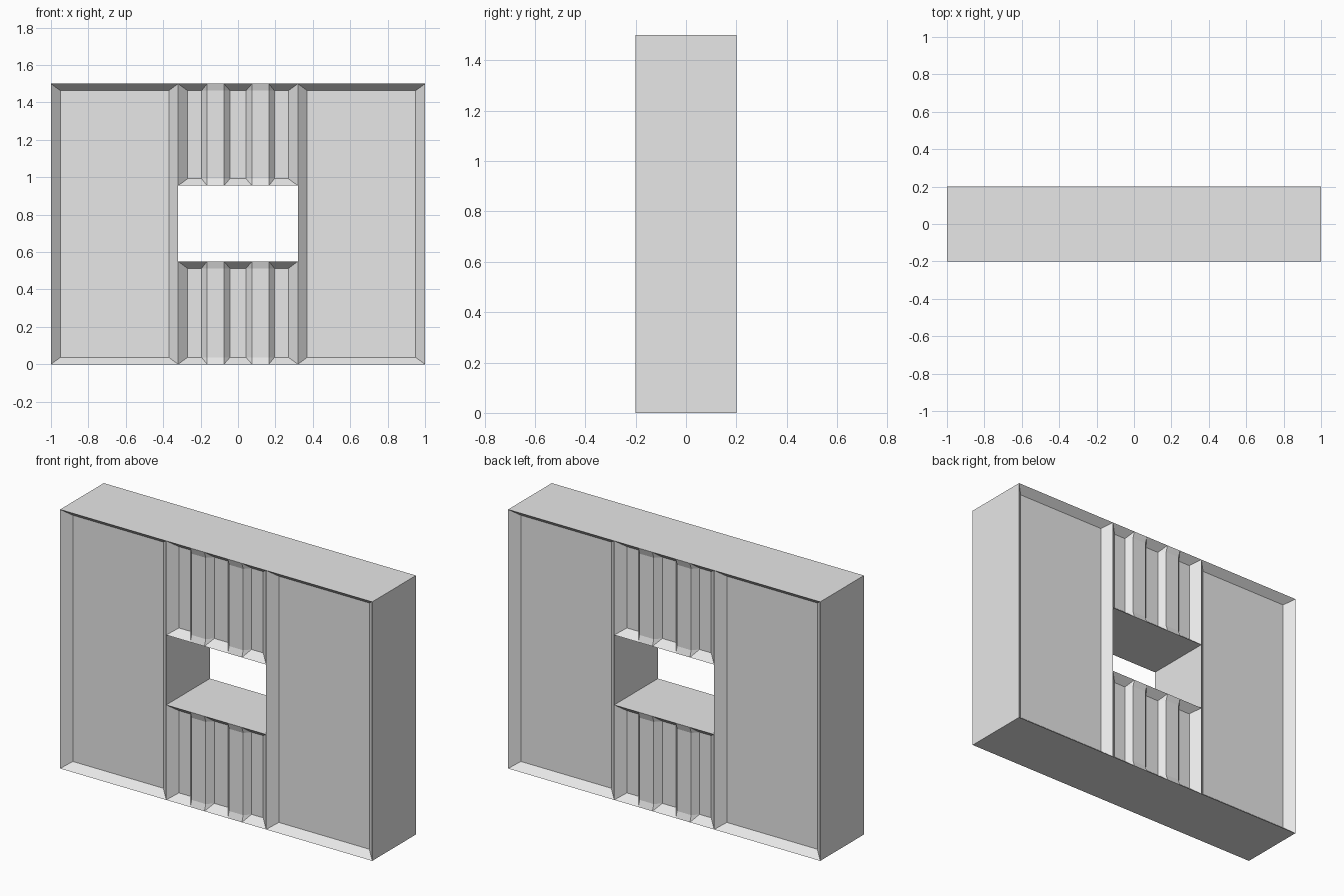
import bpy, bmesh
from mathutils import Vector

if "Cube" in bpy.data.objects:
    bpy.data.objects.remove(bpy.data.objects["Cube"])

W, H, Y = 1.0, 1.5, 0.2          # half width, height, half thickness
WX, WZ0, WZ1 = 0.32, 0.55, 0.955  # window opening
BX, BZ = 0.05, 0.037             # recess bevel widths
DEEP, RIDGE = 0.045, 0.012       # depths of recess floor and ribs

grey = bpy.data.materials.new("concrete grey")
grey.diffuse_color = (0.8, 0.8, 0.8, 1)
grey.use_nodes = True
grey.node_tree.nodes["Principled BSDF"].inputs["Base Color"].default_value = grey.diffuse_color

bm = bmesh.new()


def face(points, facing):
    """Add a face whose normal points towards the given direction."""
    pts = []
    for p in points:
        if p not in pts:
            pts.append(p)
    f = bm.faces.new([bm.verts.new(p) for p in pts])
    f.normal_update()
    if f.normal.dot(Vector(facing)) < 0:
        f.normal_flip()


def recess(profile, z0, z1):
    """Bevelled recess on front and back; profile rows: rim x, floor x, depth."""
    for s in (-1, 1):
        out = (0, s, 0)
        rim = lambda r, z: (r[0], s * Y, z)
        floor = lambda r, z: (r[1], s * (Y - r[2]), z)
        for a, b in zip(profile, profile[1:]):
            face([floor(a, z0 + BZ), floor(b, z0 + BZ),
                  floor(b, z1 - BZ), floor(a, z1 - BZ)], out)
            for zr, zf in ((z0, z0 + BZ), (z1, z1 - BZ)):
                face([rim(a, zr), rim(b, zr), floor(b, zf), floor(a, zf)], out)
        for e in (profile[0], profile[-1]):
            face([rim(e, z0), rim(e, z1), floor(e, z1 - BZ), floor(e, z0 + BZ)], out)


def cap(x0, x1, z, up):
    face([(x0, -Y, z), (x1, -Y, z), (x1, Y, z), (x0, Y, z)], (0, 0, up))


def side(x, z0, z1, d):
    face([(x, -Y, z0), (x, Y, z0), (x, Y, z1), (x, -Y, z1)], (d, 0, 0))


# plain side panels
for x0, x1 in ((-W, -WX), (WX, W)):
    recess([(x0, x0 + BX, DEEP), (x1, x1 - BX, DEEP)], 0, H)

# ribbed panels below and above the window
half = [(-WX, -WX + BX, DEEP), (-0.165, -0.195, DEEP), (-0.165, -0.165, RIDGE),
        (-0.075, -0.075, RIDGE), (-0.075, -0.043, DEEP)]
ribs = half + [(-a, -b, d) for a, b, d in reversed(half)]
recess(ribs, 0, WZ0)
recess(ribs, WZ1, H)

# outer top, bottom and ends
cap(-W, W, H, 1)
cap(-W, W, 0, -1)
side(-W, 0, H, -1)
side(W, 0, H, 1)

# window sill, lintel and jambs
cap(-WX, WX, WZ0, 1)
cap(-WX, WX, WZ1, -1)
side(-WX, WZ0, WZ1, 1)
side(WX, WZ0, WZ1, -1)

bmesh.ops.remove_doubles(bm, verts=bm.verts[:], dist=1e-5)
mesh = bpy.data.meshes.new("panelled_wall")
bm.to_mesh(mesh)
bm.free()
mesh.materials.append(grey)
wall = bpy.data.objects.new("panelled_wall", mesh)
bpy.context.collection.objects.link(wall)
